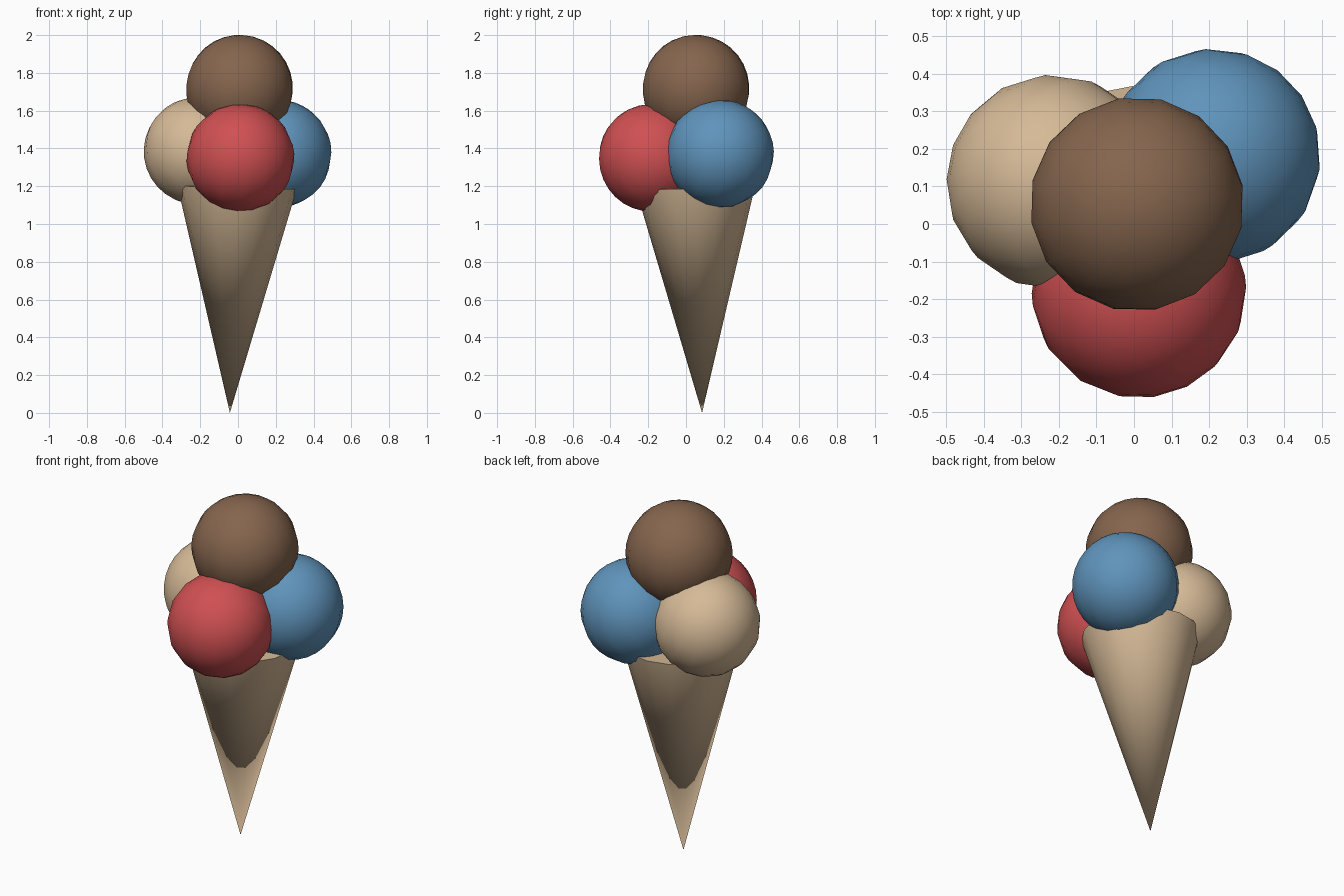
import bpy, bmesh, math
from mathutils import Vector, Euler, Matrix

if "Cube" in bpy.data.objects:
    bpy.data.objects.remove(bpy.data.objects["Cube"])


def material(name, rgb):
    m = bpy.data.materials.new(name)
    m.diffuse_color = (*rgb, 1)
    m.use_nodes = True
    m.node_tree.nodes["Principled BSDF"].inputs["Base Color"].default_value = m.diffuse_color
    return m


tan = material("tan", (0.67, 0.49, 0.31))
red = material("red", (0.63, 0.08, 0.085))
blue = material("blue", (0.115, 0.295, 0.50))
brown = material("brown", (0.235, 0.13, 0.075))


def finish(name, bm, mat):
    bmesh.ops.recalc_face_normals(bm, faces=bm.faces)
    me = bpy.data.meshes.new(name)
    bm.to_mesh(me)
    bm.free()
    me.materials.append(mat)
    me.shade_smooth()
    me.set_sharp_from_angle(angle=math.radians(35))
    ob = bpy.data.objects.new(name, me)
    bpy.context.collection.objects.link(ob)
    return ob


# Ice cream scoops: equal balls, each tipped a little differently
R = 0.286


def scoop(name, centre, tilt, mat):
    bm = bmesh.new()
    bmesh.ops.create_uvsphere(bm, u_segments=16, v_segments=16, radius=R)
    ob = finish(name, bm, mat)
    ob.location = centre
    ob.rotation_euler = Euler([math.radians(a) for a in tilt])


scoop("chocolate_scoop", (0.008, 0.053, 1.715), (5, 4, 10), brown)
scoop("strawberry_scoop", (0.013, -0.177, 1.35), (35, 5, 8), red)
scoop("blueberry_scoop", (0.210, 0.180, 1.372), (-20, 28, 5), blue)
scoop("vanilla_scoop", (-0.213, 0.111, 1.385), (-12, -30, 5), tan)

# Wafer cone: slightly leaning, from its tip to the rim centre
tip, rim = Vector((-0.043, 0.085, 0)), Vector((-0.005, 0.05, 1.197))
axis = rim - tip
bm = bmesh.new()
bmesh.ops.create_cone(bm, cap_ends=True, segments=16, radius1=0, radius2=0.317,
                      depth=axis.length)
bmesh.ops.remove_doubles(bm, verts=bm.verts, dist=1e-4)
turn = Vector((0, 0, 1)).rotation_difference(axis).to_matrix().to_4x4()
bm.transform(Matrix.Translation((tip + rim) / 2) @ turn)
finish("wafer_cone", bm, tan)
